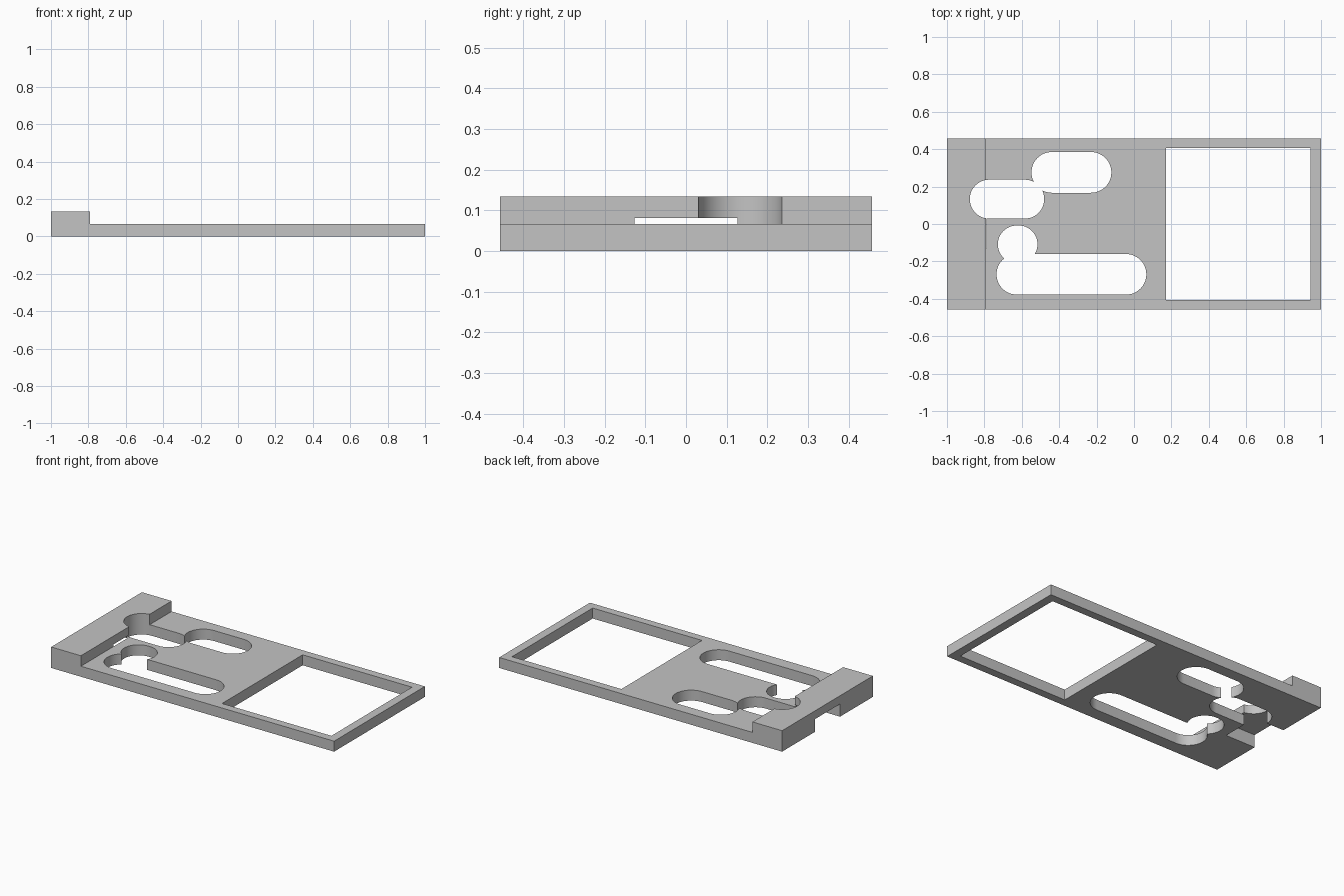
import bpy, bmesh, math

if "Cube" in bpy.data.objects:
    bpy.data.objects.remove(bpy.data.objects["Cube"], do_unlink=True)

HALF_Y = 0.458
STEP_X = -0.79
PLATE_Z, BLOCK_Z = 0.067, 0.134

grey = bpy.data.materials.new("light grey")
grey.use_nodes = True
colour = (0.55, 0.55, 0.55, 1)
grey.diffuse_color = colour
grey.node_tree.nodes["Principled BSDF"].inputs["Base Color"].default_value = colour


def prism(name, points, offset):
    """Extrude a closed 3D outline along an offset."""
    bm = bmesh.new()
    face = bm.faces.new([bm.verts.new(p) for p in points])
    top = bmesh.ops.extrude_face_region(bm, geom=[face])["geom"]
    moved = [v for v in top if isinstance(v, bmesh.types.BMVert)]
    bmesh.ops.translate(bm, verts=moved, vec=offset)
    bmesh.ops.recalc_face_normals(bm, faces=bm.faces)
    mesh = bpy.data.meshes.new(name)
    bm.to_mesh(mesh)
    bm.free()
    mesh.materials.append(grey)
    obj = bpy.data.objects.new(name, mesh)
    bpy.context.collection.objects.link(obj)
    return obj


def box(name, x0, x1, half_y, z0, z1):
    outline = [(x0, -half_y, z0), (x1, -half_y, z0), (x1, half_y, z0), (x0, half_y, z0)]
    return prism(name, outline, (0, 0, z1 - z0))


def slot(name, x0, x1, y, r, steps=24):
    """Round-ended slot cutter running along x."""
    outline = []
    for cx, start in ((x1 - r, -math.pi / 2), (x0 + r, math.pi / 2)):
        for i in range(steps + 1):
            a = start + math.pi * i / steps
            outline.append((cx + r * math.cos(a), y + r * math.sin(a), -0.1))
    return prism(name, outline, (0, 0, 0.4))


# Plate with a raised block at one end, as one stepped profile
profile = [(-1, 0), (1, 0), (1, PLATE_Z), (STEP_X, PLATE_Z), (STEP_X, BLOCK_Z), (-1, BLOCK_Z)]
plate = prism("slotted_plate", [(x, -HALF_Y, z) for x, z in profile], (0, 2 * HALF_Y, 0))

# Window, underside notch and round-ended slots
cutters = [
    box("window_cutter", 0.172, 0.945, 0.407, -0.1, 0.3),
    box("notch_cutter", -1.1, STEP_X + 0.0005, 0.127, -0.1, 0.081),
    slot("back_slot_cutter", -0.548, -0.121, 0.276, 0.109),
    slot("end_slot_cutter", -0.878, -0.48, 0.133, 0.104),
    slot("short_slot_cutter", -0.728, -0.516, -0.109, 0.101),
    slot("long_slot_cutter", -0.735, 0.066, -0.269, 0.1085),
]
bpy.context.view_layer.objects.active = plate
for cutter in cutters:
    cutter.hide_render = True
    mod = plate.modifiers.new("cut", "BOOLEAN")
    mod.operation = "DIFFERENCE"
    mod.solver = "EXACT"
    mod.object = cutter
    bpy.ops.object.modifier_apply(modifier=mod.name)
    bpy.data.objects.remove(cutter, do_unlink=True)

# Smooth the slot walls, keep the edges sharp
bpy.ops.object.select_all(action="DESELECT")
plate.select_set(True)
bpy.ops.object.shade_smooth_by_angle(angle=math.radians(30))
